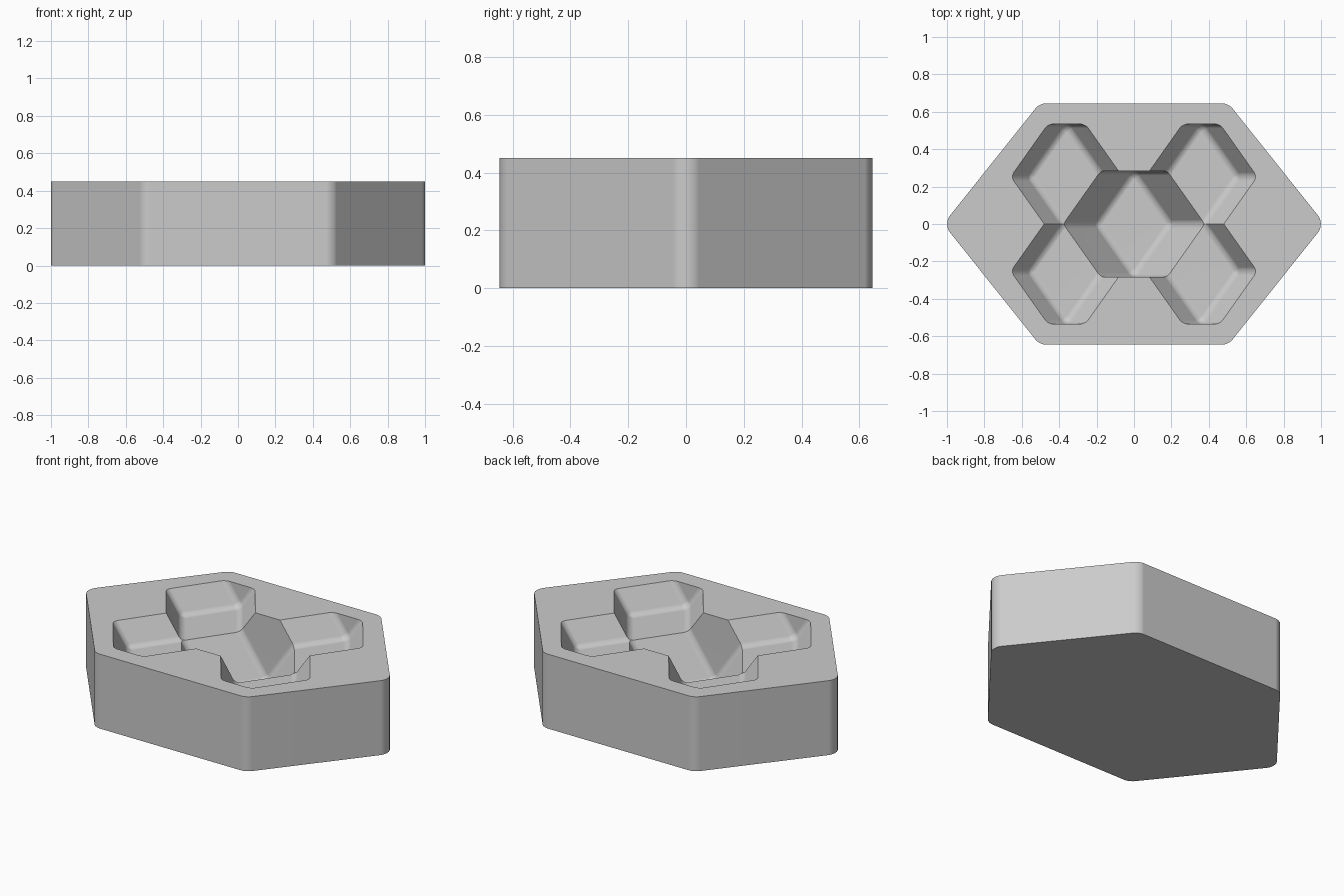
import bpy, bmesh, math
from itertools import product

if "Cube" in bpy.data.objects:
    bpy.data.objects.remove(bpy.data.objects["Cube"], do_unlink=True)

HEIGHT = 0.45
R2 = math.sqrt(2)

grey = bpy.data.materials.new("plain grey")
grey.use_nodes = True
grey.diffuse_color = (0.6, 0.6, 0.6, 1)
bsdf = next(n for n in grey.node_tree.nodes if n.type == 'BSDF_PRINCIPLED')
bsdf.inputs["Base Color"].default_value = (0.6, 0.6, 0.6, 1)


def make_object(name, bm):
    bmesh.ops.recalc_face_normals(bm, faces=bm.faces)
    mesh = bpy.data.meshes.new(name)
    bm.to_mesh(mesh)
    bm.free()
    mesh.materials.append(grey)
    obj = bpy.data.objects.new(name, mesh)
    bpy.context.scene.collection.objects.link(obj)
    return obj


def round_edges(bm, edges, offset, segments):
    bmesh.ops.bevel(bm, geom=edges, offset=offset, segments=segments,
                    profile=0.5, affect='EDGES', clamp_overlap=True)


# Hexagonal block with rounded upright corners
def make_block():
    bm = bmesh.new()
    tip, flat, depth = 1.02, 0.505, 0.645
    outline = [(-tip, 0), (-flat, -depth), (flat, -depth),
               (tip, 0), (flat, depth), (-flat, depth)]
    base = bm.faces.new([bm.verts.new((x, y, 0)) for x, y in outline])
    top = bmesh.ops.extrude_face_region(bm, geom=[base])["geom"]
    bmesh.ops.translate(bm, vec=(0, 0, HEIGHT),
                        verts=[v for v in top if isinstance(v, bmesh.types.BMVert)])

    def uprights(test):
        return [e for e in bm.edges
                if abs(e.verts[0].co.z - e.verts[1].co.z) > 0.1 and test(abs(e.verts[0].co.x))]

    round_edges(bm, uprights(lambda x: x > 0.9), 0.057, 6)
    round_edges(bm, uprights(lambda x: x < 0.6 and x > flat - 0.001), 0.033, 6)
    return make_object("tray_block", bm)


# Softened rhombic dodecahedron lying on one face, used to hollow a pocket
def make_cutter(name, x, y, floor, s=0.2):
    bm = bmesh.new()
    corners = list(product((-1, 1), repeat=3))
    for axis in range(3):
        for sign in (-2, 2):
            corners.append(tuple(sign if i == axis else 0 for i in range(3)))
    for a, b, c in corners:
        bm.verts.new((x + s * c, y + s * (a - b) / R2, floor + s * R2 + s * (a + b) / R2))
    bmesh.ops.convex_hull(bm, input=bm.verts)
    bmesh.ops.dissolve_limit(bm, angle_limit=0.02, verts=bm.verts, edges=bm.edges)
    round_edges(bm, bm.edges[:], 0.026, 5)
    cutter = make_object(name, bm)
    cutter.hide_render = True
    return cutter


block = make_block()

# One deep middle pocket and four shallow ones around it
cutters = [make_cutter("middle_pocket_cutter", 0, 0, 0.058)]
for sx, sy in product((-1, 1), repeat=2):
    cutters.append(make_cutter("corner_pocket_cutter", sx * 0.36, sy * 0.253, 0.31))

bpy.ops.object.select_all(action='DESELECT')
block.select_set(True)
bpy.context.view_layer.objects.active = block
for cutter in cutters:
    cut = block.modifiers.new("pocket", 'BOOLEAN')
    cut.operation = 'DIFFERENCE'
    cut.solver = 'EXACT'
    cut.object = cutter
    bpy.ops.object.modifier_apply(modifier=cut.name)
for cutter in cutters:
    bpy.data.objects.remove(cutter, do_unlink=True)

# Smooth the rounded edges and keep the rims crisp
bpy.ops.object.shade_smooth_by_angle(angle=math.radians(30))
weighted = block.modifiers.new("even_normals", 'WEIGHTED_NORMAL')
weighted.keep_sharp = True
